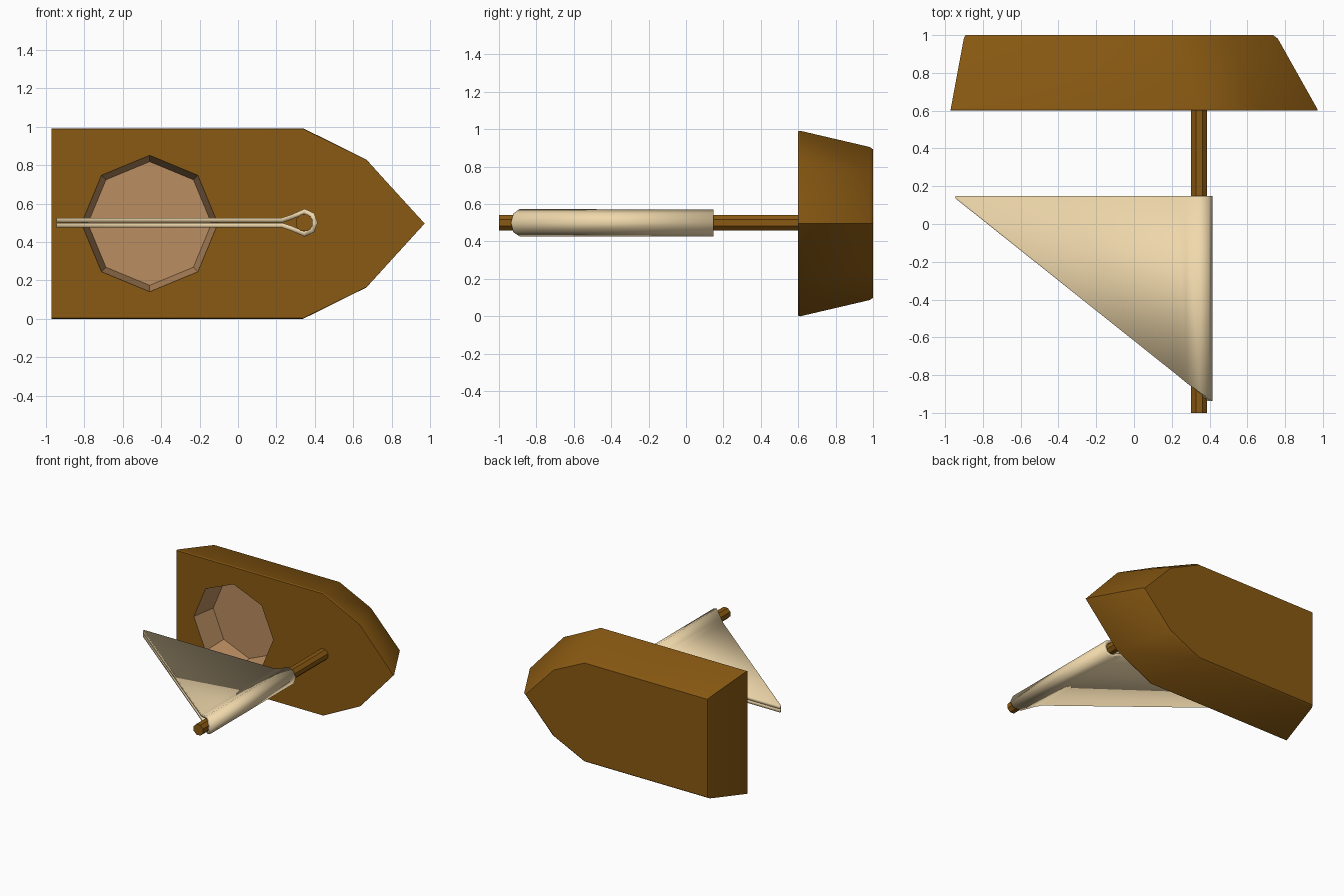
import bpy, bmesh, math

if "Cube" in bpy.data.objects:
    bpy.data.objects.remove(bpy.data.objects["Cube"])


def material(name, rgb):
    m = bpy.data.materials.new(name)
    m.diffuse_color = (*rgb, 1)
    m.use_nodes = True
    m.node_tree.nodes["Principled BSDF"].inputs["Base Color"].default_value = m.diffuse_color
    return m


wood = material("wood", (0.25, 0.1, 0.006))
pale_wood = material("pale_wood", (0.5, 0.27, 0.12))
cloth = material("cloth", (0.87, 0.69, 0.41))


def finish(bm, name, mats, angle=30):
    bmesh.ops.recalc_face_normals(bm, faces=bm.faces)
    me = bpy.data.meshes.new(name)
    bm.to_mesh(me)
    bm.free()
    for m in mats:
        me.materials.append(m)
    ob = bpy.data.objects.new(name, me)
    bpy.context.collection.objects.link(ob)
    bpy.ops.object.select_all(action='DESELECT')
    ob.select_set(True)
    bpy.context.view_layer.objects.active = ob
    bpy.ops.object.shade_smooth_by_angle(angle=math.radians(angle))
    return ob


def ring(bm, points, y):
    return [bm.verts.new((x, y, z)) for x, z in points]


def bridge(bm, a, b, mat=0):
    n = len(a)
    for i in range(n):
        j = (i + 1) % n
        bm.faces.new((a[i], a[j], b[j], b[i])).material_index = mat


def octagon(cx, cz, r, turn=0):
    return [(cx + r * math.cos(turn + i * math.pi / 4),
             cz + r * math.sin(turn + i * math.pi / 4)) for i in range(8)]


# Hull: tapered outline, deck facing -y, with an eight-sided well
ZC = 0.496
half = [(-0.972, 0.496), (0.34, 0.496), (0.67, 0.333)]
outline = half + [(0.972, 0)] + [(x, -z) for x, z in reversed(half)]
bm = bmesh.new()
levels = []
for y, sx, dx, sz in [(0.61, 0.998, 0, 1), (0.982, 0.855, -0.07, 0.825), (1.0, 0.838, -0.078, 0.8)]:
    levels.append(ring(bm, [(x * sx + dx, ZC + z * sz) for x, z in outline], y))
deck = ring(bm, [(x, ZC + z * 0.993) for x, z in outline], 0.6)
bridge(bm, deck, levels[0])
bridge(bm, levels[0], levels[1])
bridge(bm, levels[1], levels[2])
bm.faces.new(levels[2])
rim = ring(bm, octagon(-0.46, ZC, 0.355), 0.6)
floor = ring(bm, octagon(-0.46, ZC, 0.322), 0.8)
bridge(bm, rim, floor, 1)
bm.faces.new(floor).material_index = 1
border = [bm.edges.get((r[i], r[(i + 1) % len(r)])) for r in (deck, rim) for i in range(len(r))]
bmesh.ops.triangle_fill(bm, edges=border, use_beauty=True, use_dissolve=False, normal=(0, -1, 0))
finish(bm, "hull", [wood, pale_wood])

# Mast: octagonal pole rising from the deck
bm = bmesh.new()
mast = octagon(0.345, 0.5, 0.046, math.pi / 8)
tip, foot = ring(bm, mast, -1.0), ring(bm, mast, 0.63)
bridge(bm, tip, foot)
bm.faces.new(tip)
bm.faces.new(foot)
finish(bm, "mast", [wood])

# Sail: one cloth strip folded round the mast, cut on the diagonal
upper = [(-0.945, 0.0135), (0.23, 0.0135), (0.28, 0.03), (0.345, 0.059),
         (0.386, 0.042), (0.402, 0)]
path = upper + [(x, -z) for x, z in reversed(upper[:-1])]
bm = bmesh.new()
luff = [bm.verts.new((x, 0.147, 0.5 + z)) for x, z in path]
leech = [bm.verts.new((x, 0.135 - 0.795 * (x + 0.945), 0.5 + z)) for x, z in path]
for i in range(len(path) - 1):
    bm.faces.new((luff[i], luff[i + 1], leech[i + 1], leech[i]))
sail = finish(bm, "sail", [cloth], 50)
thick = sail.modifiers.new("thickness", 'SOLIDIFY')
thick.thickness = 0.024
thick.offset = 0
thick.use_even_offset = True
